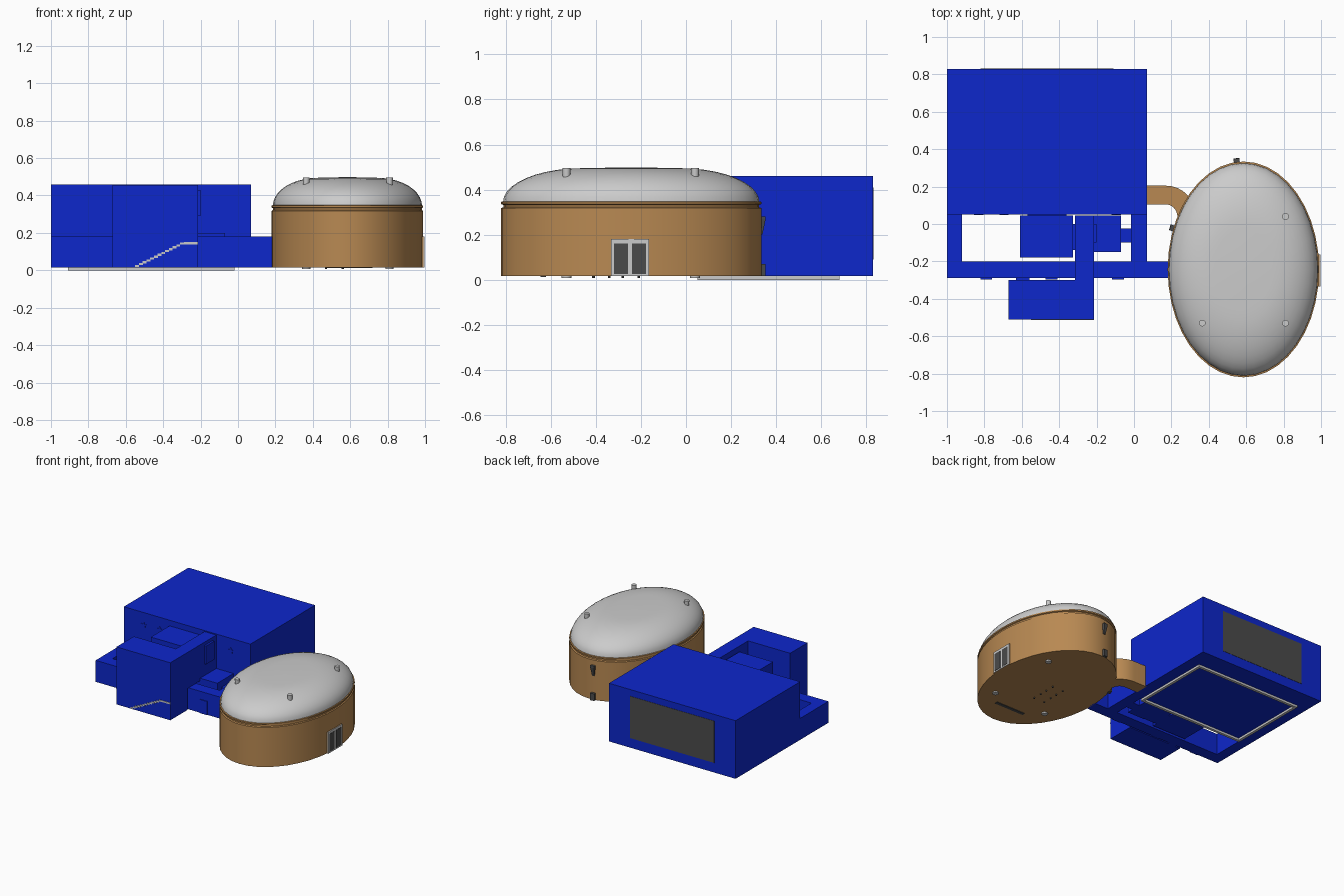
import bpy, bmesh, math
from mathutils import Vector

if "Cube" in bpy.data.objects:
    bpy.data.objects.remove(bpy.data.objects["Cube"])


def mat(name, r, g, b):
    m = bpy.data.materials.new(name)
    m.diffuse_color = (r, g, b, 1)
    m.use_nodes = True
    m.node_tree.nodes["Principled BSDF"].inputs["Base Color"].default_value = m.diffuse_color
    return m


BLUE = mat("blue", 0.004, 0.02, 0.6)
BROWN = mat("tan", 0.48, 0.25, 0.085)
DARK = mat("dark_grey", 0.07, 0.07, 0.07)
G = 0.016  # underside of the buildings


def finish(name, bm, m=None, smooth=None):
    bmesh.ops.recalc_face_normals(bm, faces=bm.faces)
    me = bpy.data.meshes.new(name)
    bm.to_mesh(me)
    bm.free()
    ob = bpy.data.objects.new(name, me)
    bpy.context.collection.objects.link(ob)
    if m:
        me.materials.append(m)
    if smooth:
        bpy.ops.object.select_all(action='DESELECT')
        ob.select_set(True)
        bpy.context.view_layer.objects.active = ob
        bpy.ops.object.shade_smooth_by_angle(angle=math.radians(smooth))
    return ob


def loft(name, rings, m=None, smooth=None):
    bm = bmesh.new()
    loops = [[bm.verts.new(p) for p in ring] for ring in rings]
    n = len(loops[0])
    for a, b in zip(loops, loops[1:]):
        for i in range(n):
            j = (i + 1) % n
            bm.faces.new((a[i], a[j], b[j], b[i]))
    bm.faces.new(loops[0])
    bm.faces.new(loops[-1])
    return finish(name, bm, m, smooth)


def box(name, x0, x1, y0, y1, z0, z1, m=BLUE):
    return loft(name, [[(x0, y0, z), (x1, y0, z), (x1, y1, z), (x0, y1, z)]
                       for z in (z0, z1)], m)


def tube(name, x, y, z0, z1, r0, r1, m=None, n=12):
    ang = [2 * math.pi * i / n for i in range(n)]
    return loft(name, [[(x + r * math.cos(a), y + r * math.sin(a), z) for a in ang]
                       for r, z in ((r0, z0), (r1, z1))], m, 40)


# Main hall with rear panel and foundation strips
box("main_hall", -1, 0.07, 0.05, 0.83, G, 0.46)
box("rear_panel", -0.82, -0.11, 0.829, 0.832, 0.09, 0.41, DARK)
box("foundation_west", -0.91, -0.89, 0.05, 0.68, 0, G, None)
box("foundation_east", -0.04, -0.02, 0.05, 0.68, 0, G, None)
box("foundation_north", -0.89, -0.04, 0.66, 0.68, 0, G, None)
box("foundation_south", -0.89, -0.04, 0.05, 0.07, 0, G, None)

# Star reliefs on the hall front
for k, sx in enumerate((-0.83, -0.695, -0.095)):
    pts = []
    for i in range(10):
        a, r = math.pi / 2 + i * math.pi / 5, (0.026, 0.011)[i % 2]
        pts.append((sx + r * math.cos(a), 0.365 + r * math.sin(a)))
    loft(f"star_relief_{k}", [[(x, y, z) for x, z in pts] for y in (0.047, 0.051)], BLUE)

# Low corridors round the courtyard
box("corridor_south", -1, 0.19, -0.29, -0.20, G, 0.18)
box("corridor_west", -1, -0.92, -0.20, 0.05, G, 0.18)
box("corridor_east", -0.015, 0.07, -0.20, 0.05, G, 0.18)
for k, x in enumerate((-0.79, -0.44, -0.085)):
    box(f"corridor_door_{k}", x - 0.032, x + 0.032, -0.296, -0.289, G, 0.12)

# Front block, upper bridge and inner blocks
box("front_block", -0.67, -0.215, -0.51, -0.30, G, 0.455)
box("front_block_link", -0.63, -0.56, -0.30, -0.29, G, 0.15)
box("bridge", -0.315, -0.215, -0.30, 0.045, 0.18, 0.455)
box("bridge_base", -0.315, -0.215, -0.145, 0.045, G, 0.18)
box("bridge_side_panel", -0.216, -0.20, -0.10, 0.0, 0.29, 0.43)
box("inner_block", -0.61, -0.325, -0.18, 0.045, G, 0.42)
box("inner_block_link", -0.57, -0.36, 0.045, 0.05, G, 0.15)
box("inner_block_side_link", -0.325, -0.315, -0.14, 0.0, G, 0.15)
box("side_block", -0.215, -0.07, -0.15, 0.045, G, 0.20)
box("side_block_link", -0.07, -0.015, -0.10, -0.025, G, 0.15)

# Stair line on the front block
for i in range(13):
    x, z = -0.55 + i * 0.02, 0.017 + i * 0.01
    box(f"stair_step_{i}", x, x + 0.021, -0.513, -0.508, z, z + 0.012, None)
box("stair_landing", -0.29, -0.215, -0.513, -0.508, 0.138, 0.15, None)

# Oval hall: wall with groove and lip, then the dome
CX, CY, RX, RY, N = 0.585, -0.243, 0.405, 0.577, 40


def oval(s, z):
    return [(CX + s * RX * math.cos(2 * math.pi * i / N),
             CY + s * RY * math.sin(2 * math.pi * i / N), z) for i in range(N)]


wall = ((1, G), (1, 0.318), (0.982, 0.322), (0.982, 0.332), (1, 0.336), (1, 0.346), (0.985, 0.348))
loft("oval_wall", [oval(s, z) for s, z in wall], BROWN, 20)
dome = [(0.38 + 0.605 * math.cos(t), 0.345 + 0.15 * math.sin(t))
        for t in [math.pi / 2 * i / 10 for i in range(11)]]
dome += [(0.2, 0.497), (0.02, 0.498)]
loft("dome_roof", [oval(s, z) for s, z in dome], None, 40)

# Roof vents and matching feet underneath
for k, (x, y) in enumerate(((0.365, -0.53), (0.81, -0.53), (0.81, 0.04))):
    tube(f"roof_vent_{k}", x, y, 0.44, 0.496, 0.016, 0.018)
    tube(f"floor_foot_{k}", x, y, 0.007, 0.02, 0.022, 0.022)
for k, y in enumerate((-0.41, -0.34, -0.28, -0.21)):
    for x in (0.47, 0.56):
        tube(f"floor_pin_{k}", x, y, 0.008, 0.02, 0.006, 0.006, DARK, 8)
box("floor_slot", 0.47, 0.72, -0.645, -0.62, 0.013, 0.02, DARK)

# Tapered wall lamps with boxes below
for k, deg in enumerate((95, 157.6)):
    t = math.radians(deg)
    p = Vector((CX + RX * math.cos(t), CY + RY * math.sin(t), 0))
    out = Vector((math.cos(t) / RX, math.sin(t) / RY, 0)).normalized()
    side = Vector((-out.y, out.x, 0))

    def ring(w, d, z):
        up = Vector((0, 0, z))
        return [p + side * a * w + out * b + up
                for a, b in ((-1, -0.01), (1, -0.01), (1, d), (-1, d))]
    loft(f"wall_lamp_{k}", [ring(0.008, 0.006, 0.20), ring(0.016, 0.02, 0.27),
                            ring(0.016, 0.018, 0.28)], DARK)
    loft(f"wall_box_{k}", [ring(0.016, 0.018, G), ring(0.016, 0.018, 0.07)], DARK)

# Double door on the right
box("door_surround", 0.95, 0.993, -0.333, -0.164, G, 0.18, BROWN)
box("door_frame", 0.99, 0.996, -0.333, -0.164, G, 0.18, None)
for k, y in enumerate((-0.319, -0.239)):
    box(f"door_glass_{k}", 0.99, 0.998, y, y + 0.061, 0.026, 0.162, DARK)

# Curved passage from the main hall to the oval hall
path = [((0.06, 0.155), (0, 1))]
for i in range(9):
    a = math.pi / 2 * (1 - i / 8)
    path.append(((0.17 + 0.11 * math.cos(a), 0.045 + 0.11 * math.sin(a)),
                 (math.cos(a), math.sin(a))))
loft("curved_passage", [[(x + nx * h, y + ny * h, z)
                         for h, z in ((-0.05, G), (0.05, G), (0.05, 0.18), (-0.05, 0.18))]
                        for (x, y), (nx, ny) in path], BROWN, 30)
